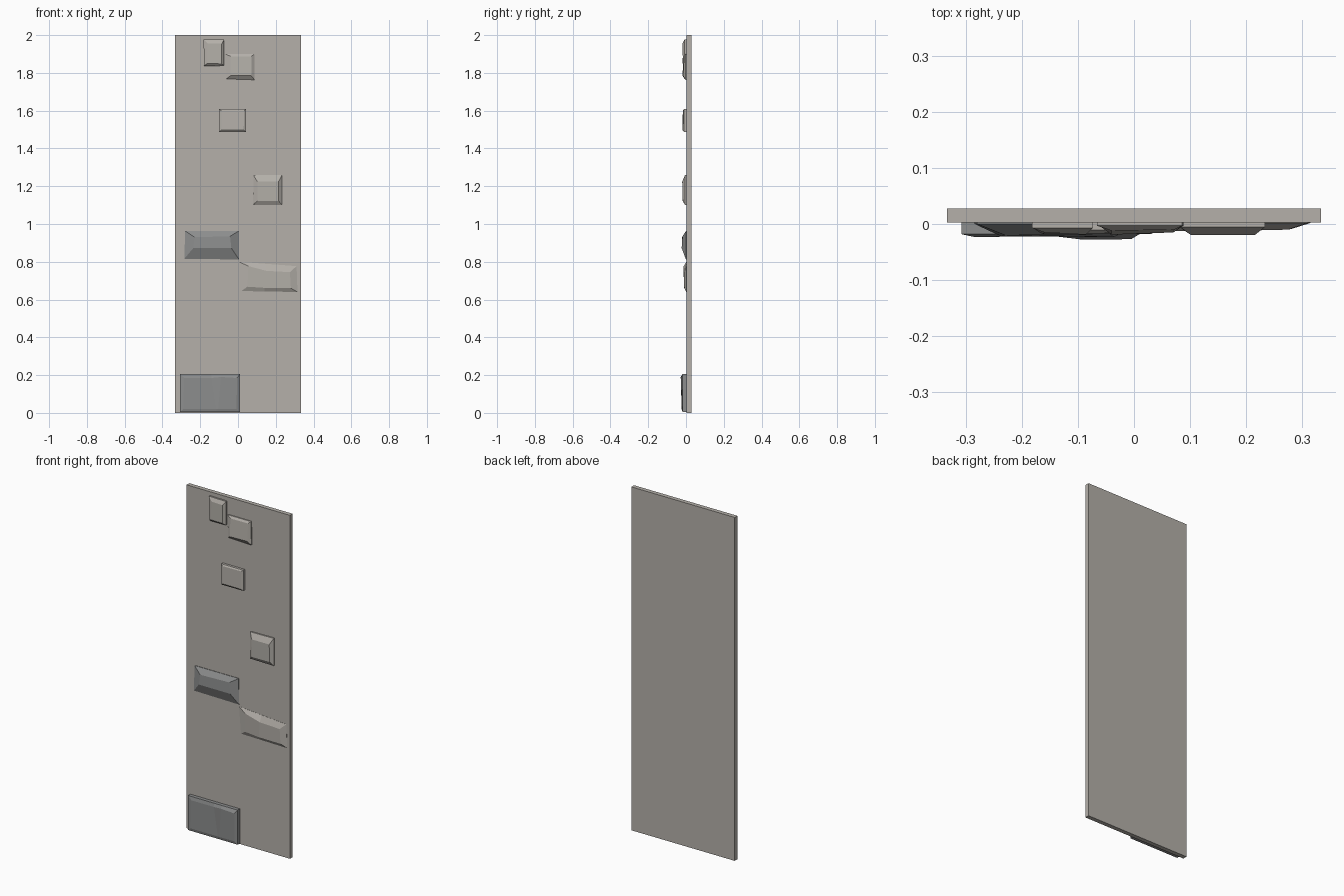
import bpy, bmesh

FACE_Y = 0.003   # front surface of the slab


def material(name, rgb):
    m = bpy.data.materials.new(name)
    m.diffuse_color = (*rgb, 1)
    return m


LIGHT = material("warm light stone", (0.46, 0.435, 0.40))
DARK = material("dark grey stone", (0.265, 0.27, 0.27))


def finish(bm, name, mat):
    bmesh.ops.recalc_face_normals(bm, faces=bm.faces[:])
    me = bpy.data.meshes.new(name)
    bm.to_mesh(me)
    bm.free()
    me.materials.append(mat)
    bpy.context.collection.objects.link(bpy.data.objects.new(name, me))


def stone(name, mat, corners, wall, columns):
    """Chamfered stone. corners: outer (x, z) TL, TR, BR, BL.
    columns: left to right (x, z, depth) of front-face top and bottom points."""
    bm = bmesh.new()
    tl, tr, br, bl = corners

    def edge_point(a, b, x):
        t = (x - a[0]) / (b[0] - a[0])
        return (x, a[1] + t * (b[1] - a[1]))

    mids = columns[1:-1]
    top = [tl] + [edge_point(tl, tr, c[0]) for c in mids] + [tr]
    bot = [bl] + [edge_point(bl, br, c[3]) for c in mids] + [br]
    outer = top + bot[::-1]
    inner = [c[:3] for c in columns] + [c[3:] for c in columns[::-1]]
    base = [bm.verts.new((x, FACE_Y + 0.003, z)) for x, z in outer]
    rim = [bm.verts.new((x, FACE_Y - wall, z)) for x, z in outer]
    front = [bm.verts.new((x, FACE_Y - d, z)) for x, z, d in inner]
    n = len(outer)
    for a, b in ((base, rim), (rim, front)):
        for i in range(n):
            j = (i + 1) % n
            bm.faces.new((a[i], a[j], b[j], b[i]))
    for i in range(len(columns) - 1):
        bm.faces.new((front[i], front[i + 1], front[n - 2 - i], front[n - 1 - i]))
    bm.faces.new(base)
    finish(bm, name, mat)


# Backing slab
bm = bmesh.new()
bmesh.ops.create_cube(bm, size=1)
for v in bm.verts:
    v.co = (v.co.x * 0.666, 0.0155 + v.co.y * 0.025, 1 + v.co.z * 2)
finish(bm, "wall_slab", LIGHT)

# Light stones, from the top down
stone("top_left_stone", LIGHT,
      [(-0.182, 1.978), (-0.073, 1.976), (-0.073, 1.838), (-0.18, 1.837)], 0.010,
      [(-0.16, 1.955, 0.018, -0.163, 1.85, 0.021),
       (-0.086, 1.955, 0.022, -0.088, 1.848, 0.019)])
stone("top_middle_stone", LIGHT,
      [(-0.066, 1.90), (0.086, 1.90), (0.088, 1.763), (-0.062, 1.768)], 0.006,
      [(-0.04, 1.888, 0.015, -0.04, 1.785, 0.022),
       (0.072, 1.888, 0.013, 0.070, 1.785, 0.018)])
stone("upper_stone", LIGHT,
      [(-0.101, 1.608), (0.042, 1.608), (0.042, 1.488), (-0.1, 1.487)], 0.014,
      [(-0.088, 1.600, 0.020, -0.088, 1.497, 0.020),
       (0.032, 1.600, 0.018, 0.030, 1.497, 0.021)])
stone("right_stone", LIGHT,
      [(0.082, 1.258), (0.234, 1.26), (0.234, 1.10), (0.08, 1.102)], 0.008,
      [(0.102, 1.225, 0.023, 0.102, 1.122, 0.021),
       (0.215, 1.225, 0.023, 0.215, 1.122, 0.020)])
stone("wide_light_stone", LIGHT,
      [(0.005, 0.80), (0.31, 0.777), (0.315, 0.64), (0.018, 0.645)], 0.001,
      [(0.055, 0.777, 0.015, 0.05, 0.668, 0.010),
       (0.15, 0.752, 0.016, 0.14, 0.662, 0.013),
       (0.275, 0.745, 0.013, 0.28, 0.66, 0.012)])

# Dark stones
stone("wide_dark_stone", DARK,
      [(-0.28, 0.963), (0.004, 0.963), (0.006, 0.812), (-0.284, 0.816)], 0.003,
      [(-0.23, 0.93, 0.023, -0.237, 0.872, 0.025),
       (-0.042, 0.935, 0.022, -0.035, 0.872, 0.026)])
stone("base_dark_stone", DARK,
      [(-0.308, 0.205), (0.01, 0.205), (0.01, 0.004), (-0.308, 0.004)], 0.021,
      [(-0.285, 0.185, 0.026, -0.29, 0.02, 0.025),
       (-0.14, 0.185, 0.025, -0.115, 0.02, 0.025),
       (-0.09, 0.19, 0.031, -0.105, 0.02, 0.026),
       (-0.005, 0.185, 0.030, -0.008, 0.02, 0.025)])
